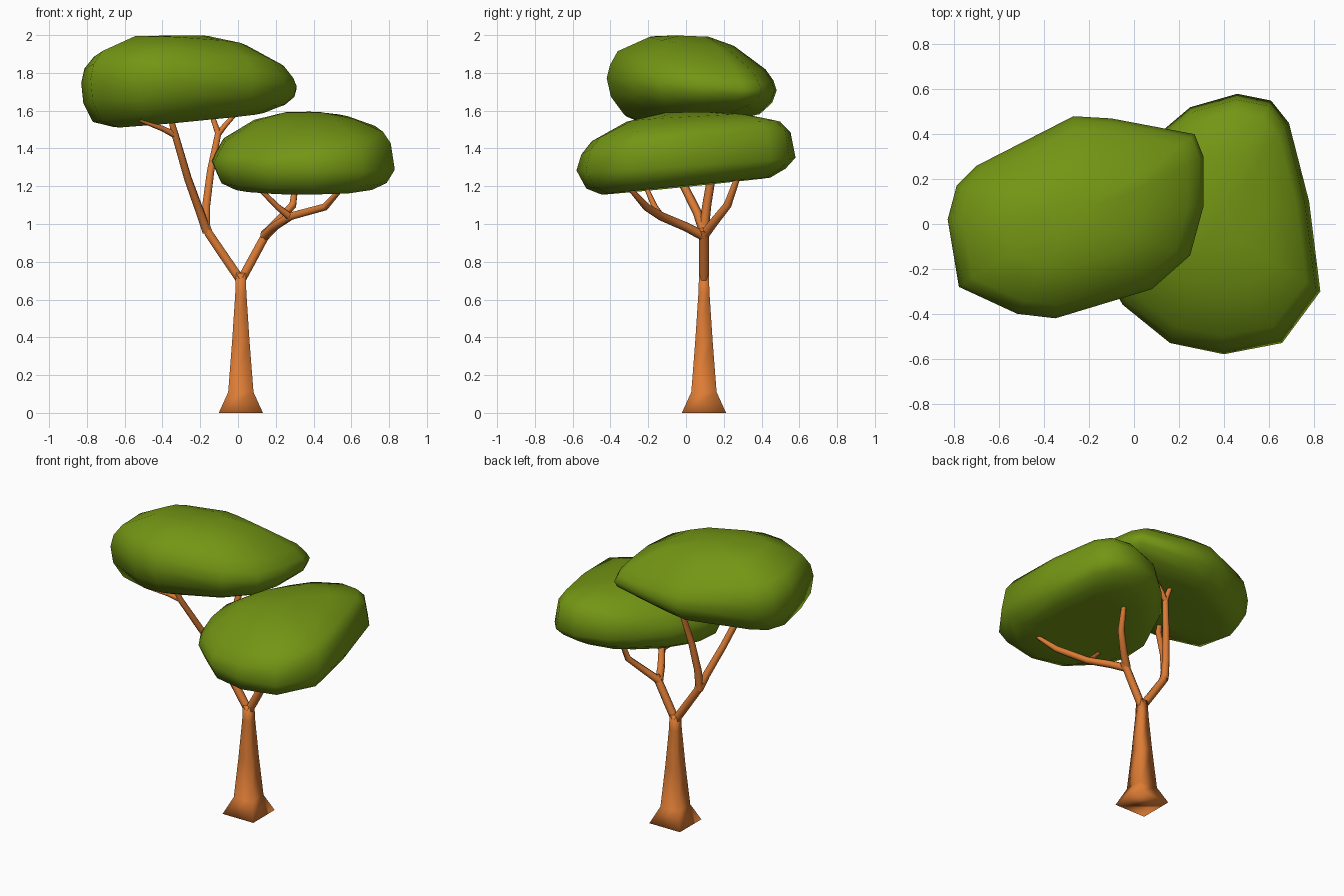
import bpy, bmesh, math
from mathutils import Vector


def material(name, rgb):
    m = bpy.data.materials.new(name)
    m.diffuse_color = (*rgb, 1)
    return m


BARK = material("bark", (0.72, 0.2, 0.035))
LEAF = material("leaf", (0.17, 0.3, 0.007))


def loft(name, rings, mat, angle):
    """Skin a stack of equal-length rings and close both ends."""
    bm = bmesh.new()
    loops = [[bm.verts.new(p) for p in ring] for ring in rings]
    n = len(loops[0])
    for a, b in zip(loops, loops[1:]):
        for i in range(n):
            j = (i + 1) % n
            bm.faces.new((a[i], a[j], b[j], b[i]))
    bm.faces.new(loops[0][::-1])
    bm.faces.new(loops[-1])
    bmesh.ops.recalc_face_normals(bm, faces=bm.faces)
    me = bpy.data.meshes.new(name)
    bm.to_mesh(me)
    bm.free()
    ob = bpy.data.objects.new(name, me)
    bpy.context.collection.objects.link(ob)
    me.materials.append(mat)
    bpy.ops.object.select_all(action='DESELECT')
    ob.select_set(True)
    bpy.context.view_layer.objects.active = ob
    bpy.ops.object.shade_smooth_by_angle(angle=math.radians(angle))
    return ob


def branch(name, path, sides=6):
    """Tapered tube along (x, y, z, radius) points."""
    pts = [Vector(p[:3]) for p in path]
    rings = []
    for k, p in enumerate(pts):
        t = (pts[min(k + 1, len(pts) - 1)] - pts[max(k - 1, 0)]).normalized()
        u = (Vector((1, 0, 0)) - t * t.x).normalized()
        v = t.cross(u)
        r = path[k][3]
        rings.append([p + r * (math.cos(a) * u + math.sin(a) * v)
                      for a in (2 * math.pi * (i + 0.5) / sides for i in range(sides))])
    return loft(name, rings, BARK, 75)


def canopy(name, centre, outline, tiers):
    """Flattened crown: outline scaled per tier (x scale, y scale, z, x tilt, y tilt)."""
    cx, cy = centre
    rings = []
    for sx, sy, z, tx, ty in tiers:
        ring = []
        for x, y in outline:
            dx, dy = sx * (x - cx), sy * (y - cy)
            ring.append((cx + dx, cy + dy, z + tx * dx + ty * dy))
        rings.append(ring)
    return loft(name, rings, LEAF, 60)


# Square flared trunk, softly shaded
X, Y = 0.015, 0.095
trunk = [(0.0, 0.117), (0.11, 0.067), (0.38, 0.046), (0.64, 0.029), (0.74, 0.026)]
loft("trunk", [[(X + h * a, Y + h * b, z) for a, b in ((-1, -1), (1, -1), (1, 1), (-1, 1))]
               for z, h in trunk], BARK, 130)

# Left limb and its forks
branch("left_limb", [(X, Y, 0.7, 0.027), (-0.06, Y, 0.81, 0.027),
                     (-0.155, Y, 0.95, 0.026), (-0.18, Y, 1.02, 0.024)])
branch("left_front_branch", [(-0.165, Y, 0.96, 0.026), (-0.2, 0.06, 1.06, 0.024),
                             (-0.265, -0.03, 1.24, 0.022), (-0.335, -0.16, 1.48, 0.02),
                             (-0.37, -0.18, 1.61, 0.013)])
branch("left_front_twig", [(-0.33, -0.155, 1.47, 0.018), (-0.4, -0.19, 1.505, 0.015),
                           (-0.52, -0.26, 1.55, 0.011)])
branch("left_back_branch", [(-0.17, Y, 0.97, 0.026), (-0.168, 0.11, 1.1, 0.024),
                            (-0.145, 0.14, 1.28, 0.022), (-0.105, 0.18, 1.48, 0.019),
                            (-0.15, 0.19, 1.61, 0.013)])
branch("left_back_twig", [(-0.11, 0.178, 1.47, 0.018), (-0.07, 0.19, 1.52, 0.015),
                          (0.01, 0.2, 1.61, 0.011)])

# Right limb and its forks
branch("right_limb", [(X, Y, 0.7, 0.027), (0.075, Y, 0.81, 0.027),
                      (0.14, Y, 0.93, 0.026), (0.165, Y, 0.97, 0.024)])
branch("right_front_branch", [(0.14, Y, 0.935, 0.026), (0.19, 0.0, 0.985, 0.024),
                              (0.275, -0.13, 1.04, 0.023), (0.46, -0.21, 1.09, 0.02),
                              (0.55, -0.3, 1.19, 0.012)])
branch("right_front_twig", [(0.28, -0.13, 1.035, 0.02), (0.21, -0.165, 1.09, 0.016),
                            (0.11, -0.21, 1.19, 0.012)])
branch("right_back_branch", [(0.14, Y, 0.94, 0.026), (0.2, 0.14, 1.0, 0.024),
                             (0.29, 0.22, 1.1, 0.021), (0.315, 0.285, 1.28, 0.014)])

# Crowns
canopy("upper_canopy", (-0.27, 0.03),
       [(-0.83, 0.02), (-0.79, 0.17), (-0.70, 0.26), (-0.27, 0.48), (-0.1, 0.47),
        (0.27, 0.40), (0.31, 0.30), (0.31, 0.08), (0.25, -0.14), (0.08, -0.29),
        (-0.35, -0.42), (-0.52, -0.40), (-0.78, -0.28)],
       [(0.4, 0.3, 1.55, 0.08, 0.02), (0.7, 0.56, 1.55, 0.09, 0.04),
        (0.89, 0.8, 1.585, 0.09, -0.01), (0.98, 0.95, 1.66, 0.04, -0.04),
        (1.0, 1.0, 1.74, -0.01, -0.07), (0.97, 0.96, 1.80, -0.04, -0.09),
        (0.88, 0.87, 1.865, -0.04, -0.12), (0.54, 0.5, 1.965, -0.05, -0.1),
        (0.2, 0.2, 1.995, 0, -0.04)])
canopy("lower_canopy", (0.35, 0.0),
       [(0.83, -0.30), (0.78, 0.10), (0.69, 0.45), (0.61, 0.55), (0.46, 0.58),
        (0.25, 0.52), (0.12, 0.41), (-0.04, 0.22), (-0.14, -0.02), (-0.13, -0.22),
        (-0.05, -0.36), (0.16, -0.53), (0.40, -0.58), (0.66, -0.53)],
       [(0.45, 0.45, 1.205, 0, 0.1), (0.75, 0.77, 1.2, 0.01, 0.1),
        (0.91, 0.91, 1.24, 0.01, 0.1), (1.0, 1.0, 1.32, -0.03, 0.06),
        (0.955, 0.955, 1.42, 0.08, 0.1), (0.87, 0.86, 1.485, 0.07, 0.1),
        (0.54, 0.54, 1.56, 0.03, 0.06), (0.2, 0.2, 1.592, 0, 0.02)])
